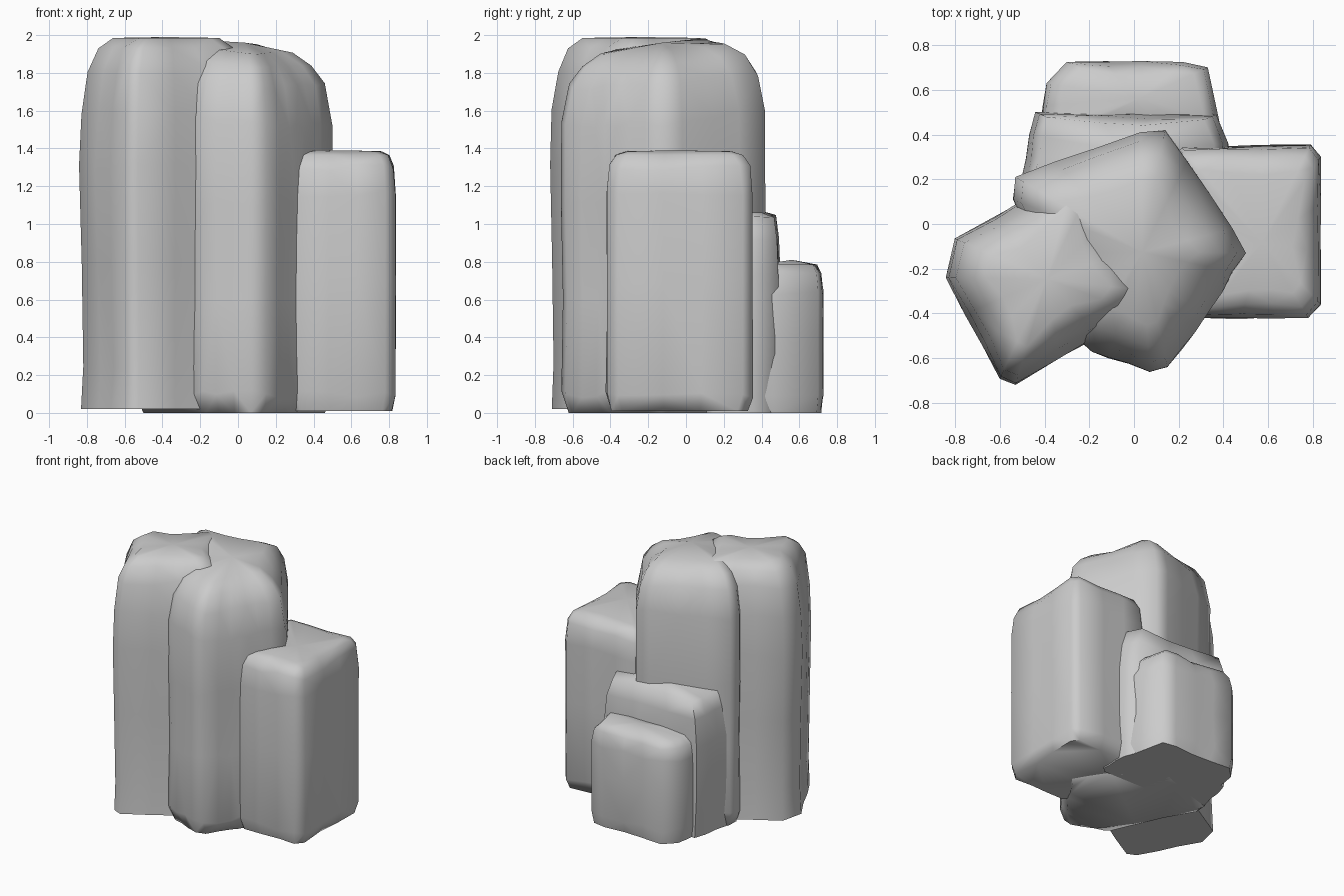
import bpy, bmesh, random
from mathutils import Vector

if "Cube" in bpy.data.objects:
    bpy.data.objects.remove(bpy.data.objects["Cube"])

random.seed(7)

def rock_column(name, outline, rings, crown, tilt=(0, 0), jitter=0.01, chip=0.035):
    """Loft an outline through (height, inset) rings and close it with a crown."""
    n = len(outline)
    cx = sum(p[0] for p in outline) / n
    cy = sum(p[1] for p in outline) / n
    # chamfer sharp corners and add a slightly chipped point along long edges
    pts = []
    for i in range(n):
        o, a, b = (Vector(outline[(i + k) % n]) for k in (-1, 0, 1))
        if min((a - o).length, (b - a).length) > 0.25:
            pts.append((a + (o - a).normalized() * chip, 0.2))
            pts.append((a + (b - a).normalized() * chip, 0.2))
        else:
            pts.append((a, 0.3))
        if (b - a).length > 0.25:
            pts.append((a.lerp(b, 0.36), 1.0))
            pts.append((a.lerp(b, 0.68), 1.0))
    top = rings[-1][0]
    bm = bmesh.new()
    loops = []
    for k, (z, inset) in enumerate(rings):
        loop = []
        for p, loose in pts:
            d = Vector((cx, cy)) - p
            q = p + d.normalized() * (inset + random.uniform(-0.6, 1) * jitter * loose)
            zz = z
            if z > 0.75 * top:
                zz += tilt[0] * (q.x - cx) + tilt[1] * (q.y - cy)
            if 0 < k < len(rings) - 2:
                zz += random.uniform(-2, 2) * jitter
            loop.append(bm.verts.new((q.x, q.y, zz)))
        loops.append(loop)
    m = len(pts)
    for lo, hi in zip(loops, loops[1:]):
        for i in range(m):
            j = (i + 1) % m
            bm.faces.new((lo[i], lo[j], hi[j], hi[i]))
    bm.faces.new(loops[0][::-1])
    peak = bm.verts.new((cx, cy, crown))
    for i in range(m):
        bm.faces.new((loops[-1][i], loops[-1][(i + 1) % m], peak))
    bmesh.ops.triangulate(bm, faces=[f for f in bm.faces if len(f.verts) > 3])
    bmesh.ops.recalc_face_normals(bm, faces=bm.faces)
    me = bpy.data.meshes.new(name)
    bm.to_mesh(me)
    bm.free()
    ob = bpy.data.objects.new(name, me)
    bpy.context.collection.objects.link(ob)
    bpy.ops.object.select_all(action='DESELECT')
    ob.select_set(True)
    bpy.context.view_layer.objects.active = ob
    bpy.ops.object.shade_smooth_by_angle(angle=1.2)
    return ob

# tall left column, running into the centre one
rock_column("left_column",
            [(-0.80, -0.065), (-0.84, -0.24), (-0.60, -0.69), (-0.53, -0.72),
             (0.02, -0.40), (0.08, -0.30), (-0.18, 0.20), (-0.26, 0.25)],
            [(0.02, 0.01), (0.25, 0.02), (0.8, 0.01), (1.3, 0.0), (1.6, 0.01),
             (1.82, 0.045), (1.93, 0.10), (1.985, 0.18)], 1.99)

# tall centre column with a sloping rounded shoulder on the right
rock_column("centre_column",
            [(-0.53, 0.21), (-0.54, 0.11), (-0.22, -0.56), (0.07, -0.66), (0.15, -0.64),
             (0.33, -0.40), (0.50, -0.13), (0.44, -0.02), (0.14, 0.42), (0.03, 0.41)],
            [(0.0, 0.04), (0.1, 0.0), (0.6, 0.01), (1.1, 0.0), (1.57, 0.0),
             (1.77, 0.04), (1.87, 0.11), (1.93, 0.21)], 1.96, tilt=(-0.09, 0.08))

# medium right column
rock_column("right_column",
            [(0.18, 0.34), (0.28, -0.38), (0.31, -0.42), (0.78, -0.42), (0.835, -0.36),
             (0.835, 0.30), (0.79, 0.355)],
            [(0.01, 0.03), (0.1, 0.0), (0.7, 0.0), (1.16, 0.0), (1.30, 0.015),
             (1.365, 0.06), (1.385, 0.13)], 1.39)

# stepped slabs at the back
rock_column("back_upper_step",
            [(-0.52, 0.10), (0.42, 0.10), (0.42, 0.36), (0.37, 0.49), (-0.44, 0.50),
             (-0.47, 0.40)],
            [(0.0, 0.02), (0.3, 0.0), (0.73, 0.0), (0.93, 0.02), (1.05, 0.06)],
            1.09, tilt=(-0.02, -0.06))
rock_column("back_lower_step",
            [(-0.43, 0.35), (0.39, 0.35), (0.38, 0.46), (0.33, 0.70), (0.22, 0.725),
             (-0.30, 0.725), (-0.39, 0.63)],
            [(0.0, 0.02), (0.1, 0.0), (0.4, 0.0), (0.64, 0.0), (0.74, 0.02),
             (0.785, 0.07)], 0.81)
